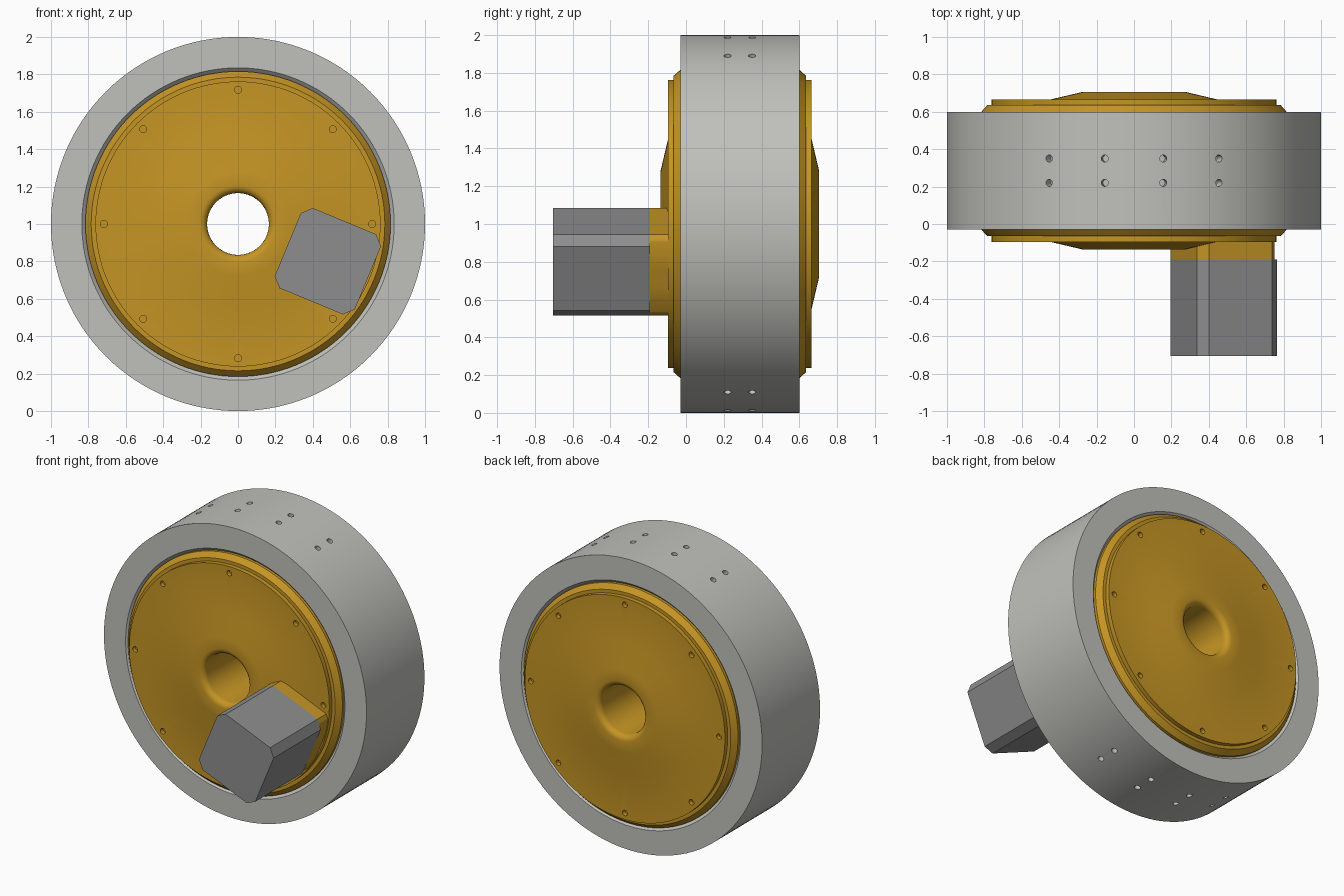
import bpy, bmesh, math
from mathutils import Matrix, Vector

if "Cube" in bpy.data.objects:
    bpy.data.objects.remove(bpy.data.objects["Cube"])

MID = 0.285          # middle plane of the wheel in y
HALF = 0.315         # half the tyre width


def material(name, rgb):
    m = bpy.data.materials.new(name)
    m.diffuse_color = (*rgb, 1)
    m.use_nodes = True
    m.node_tree.nodes["Principled BSDF"].inputs["Base Color"].default_value = m.diffuse_color
    return m


light_grey = material("light grey", (0.53, 0.53, 0.50))
mid_grey = material("mid grey", (0.27, 0.27, 0.27))
orange = material("orange", (0.56, 0.30, 0.018))


def finish(name, bm, mat):
    bmesh.ops.recalc_face_normals(bm, faces=bm.faces)
    me = bpy.data.meshes.new(name)
    bm.to_mesh(me)
    bm.free()
    ob = bpy.data.objects.new(name, me)
    bpy.context.collection.objects.link(ob)
    if mat:
        me.materials.append(mat)
    return ob


def revolve(name, profile, mat, seg=128):
    """Spin a closed (radius, y) profile about the wheel axle."""
    bm = bmesh.new()
    rings = []
    for i in range(seg):
        a = 2 * math.pi * i / seg
        rings.append([bm.verts.new((r * math.cos(a), y, 1 + r * math.sin(a)))
                      for r, y in profile])
    n = len(profile)
    for i in range(seg):
        a, b = rings[i], rings[(i + 1) % seg]
        for j in range(n):
            k = (j + 1) % n
            bm.faces.new((a[j], a[k], b[k], b[j]))
    return finish(name, bm, mat)


def prism(name, points, y0, y1, mat):
    """Extrude an (x, z) outline along y."""
    bm = bmesh.new()
    face = bm.faces.new([bm.verts.new((x, y0, z)) for x, z in points])
    ext = bmesh.ops.extrude_face_region(bm, geom=[face])["geom"]
    bmesh.ops.translate(bm, vec=(0, y1 - y0, 0),
                        verts=[v for v in ext if isinstance(v, bmesh.types.BMVert)])
    return finish(name, bm, mat)


def drill(target, name, holes, depth, radius=0.019):
    """Cut round holes given as (centre, axis)."""
    bm = bmesh.new()
    for centre, axis in holes:
        rot = Vector(axis).to_track_quat('Z', 'Y').to_matrix().to_4x4()
        bmesh.ops.create_cone(bm, cap_ends=True, segments=16, radius1=radius,
                              radius2=radius, depth=2 * depth,
                              matrix=Matrix.Translation(centre) @ rot)
    cutter = finish(name, bm, None)
    cutter.hide_render = True
    mod = target.modifiers.new("holes", 'BOOLEAN')
    mod.operation, mod.solver, mod.object = 'DIFFERENCE', 'EXACT', cutter
    bpy.context.view_layer.objects.active = target
    bpy.ops.object.modifier_apply(modifier=mod.name)
    bpy.data.objects.remove(cutter)


def smooth(ob):
    bpy.ops.object.select_all(action='DESELECT')
    ob.select_set(True)
    bpy.context.view_layer.objects.active = ob
    bpy.ops.object.shade_smooth_by_angle(angle=math.radians(30))


# Tyre with small chamfers on its inner edges
tyre = revolve("tyre", [(1, MID - HALF), (1, MID + HALF), (0.835, MID + HALF),
                        (0.815, MID + HALF - 0.02), (0.815, MID - HALF + 0.02),
                        (0.835, MID - HALF)], light_grey)
holes = []
for base in (90, 270):
    for off in (-27, -9, 9, 27):
        a = math.radians(base + off)
        d = Vector((math.cos(a), 0, math.sin(a)))
        holes += [(d + Vector((0, y, 1)), d) for y in (0.22, 0.35)]
drill(tyre, "tyre_hole_cutter", holes, 0.06)
smooth(tyre)

# Hub: stepped cover plates, raised centre and rounded bore, same on both sides
side = [(0.816, HALF), (0.785, HALF + 0.035), (0.762, HALF + 0.035),
        (0.762, HALF + 0.065), (0.45, HALF + 0.065), (0.28, HALF + 0.105)]
for i in range(6):
    t = math.radians(18 * i)
    side.append((0.205 - 0.04 * math.sin(t), HALF + 0.065 + 0.04 * math.cos(t)))
profile = [(r, MID + y) for r, y in side]
profile += [(r, MID - y) for r, y in reversed(side)]
hub = revolve("hub", profile, orange)
holes = []
for i in range(8):
    a = math.radians(45 * i)
    for s in (-1, 1):
        holes.append(((0.717 * math.cos(a), MID + s * (HALF + 0.065),
                       1 + 0.717 * math.sin(a)), (0, s, 0)))
drill(hub, "bolt_hole_cutter", holes, 0.03)
smooth(hub)

# Motor: square with cut corners, turned to face the axle
tilt = math.radians(-22.5)
cu, cv = 0.52 * math.cos(tilt), 1 + 0.52 * math.sin(tilt)
H, C = 0.232, 0.183
corners = [(H, -C), (H, C), (C, H), (-C, H), (-H, C), (-H, -C), (-C, -H), (C, -H)]
outline = [(cu + x * math.cos(tilt) - y * math.sin(tilt),
            cv + x * math.sin(tilt) + y * math.cos(tilt)) for x, y in corners]
prism("motor", outline, -0.705, -0.19, mid_grey)

# Motor mount: same outline, trimmed to the cover plate radius
trimmed = []
for i, (x0, z0) in enumerate(outline):
    x1, z1 = outline[(i + 1) % 8]
    for j in range(8):
        x, z = x0 + (x1 - x0) * j / 8, z0 + (z1 - z0) * j / 8 - 1
        k = min(1, 0.757 / math.hypot(x, z))
        trimmed.append((x * k, 1 + z * k))
smooth(prism("motor_mount", trimmed, -0.19, -0.085, orange))
